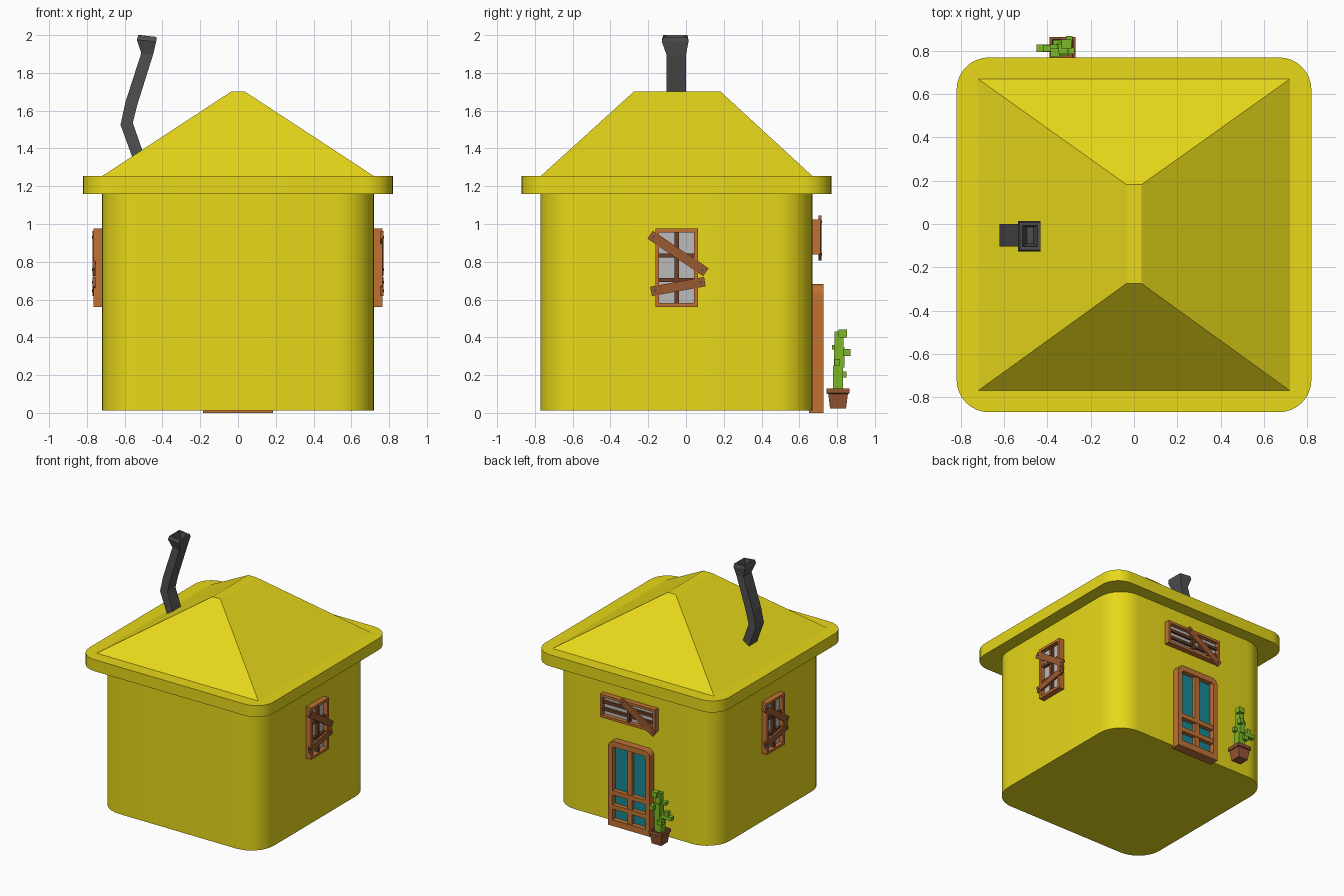
import bpy, bmesh
from math import radians, cos, sin, atan2, hypot
from mathutils import Matrix, Vector

if "Cube" in bpy.data.objects:
    bpy.data.objects.remove(bpy.data.objects["Cube"])


def mat(name, r, g, b):
    m = bpy.data.materials.new(name)
    m.diffuse_color = (r, g, b, 1)
    m.use_nodes = True
    m.node_tree.nodes["Principled BSDF"].inputs["Base Color"].default_value = m.diffuse_color
    return m


YELLOW = mat("yellow_paint", 0.80, 0.69, 0.01)
WOOD = mat("orange_wood", 0.53, 0.17, 0.035)
PLANK = mat("plank_wood", 0.33, 0.10, 0.03)
DARK = mat("dark_wood", 0.15, 0.05, 0.02)
GLASS = mat("grey_glass", 0.50, 0.50, 0.50)
TEAL = mat("teal_glass", 0.01, 0.25, 0.31)
CLAY = mat("clay", 0.30, 0.09, 0.035)
GREEN = mat("cactus_green", 0.20, 0.48, 0.02)
METAL = mat("chimney_grey", 0.08, 0.08, 0.08)


def finish(name, bm, material, smooth=False):
    bmesh.ops.recalc_face_normals(bm, faces=bm.faces)
    me = bpy.data.meshes.new(name)
    bm.to_mesh(me)
    bm.free()
    me.materials.append(material)
    if smooth:
        me.shade_smooth()
        me.set_sharp_from_angle(angle=radians(35))
    ob = bpy.data.objects.new(name, me)
    bpy.context.collection.objects.link(ob)
    return ob


def boxes(name, spans, material, M=Matrix()):
    """One object from boxes given as (x0, x1, y0, y1, z0, z1)."""
    bm = bmesh.new()
    for x0, x1, y0, y1, z0, z1 in spans:
        T = Matrix.Translation(((x0 + x1) / 2, (y0 + y1) / 2, (z0 + z1) / 2))
        S = Matrix.Diagonal((x1 - x0, y1 - y0, z1 - z0, 1))
        bmesh.ops.create_cube(bm, size=1, matrix=M @ T @ S)
    return finish(name, bm, material)


def rounded(x0, x1, y0, y1, r, n=8):
    """Rounded rectangle outline; r is a radius per corner, from upper right."""
    pts = []
    corners = [(x1, y1, -1, -1), (x0, y1, 1, -1), (x0, y0, 1, 1), (x1, y0, -1, 1)]
    for k, (cx, cy, sx, sy) in enumerate(corners):
        for i in range(n + 1 if r[k] else 1):
            a = radians(90 * k + 90 * i / n)
            if r[k]:
                pts.append((cx + r[k] * (sx + cos(a)), cy + r[k] * (sy + sin(a))))
            else:
                pts.append((cx, cy))
    return pts


def loft(name, rings, material, caps=True, closed=False, smooth=False):
    """Skin a list of equal-length point rings."""
    bm = bmesh.new()
    R = [[bm.verts.new(p) for p in ring] for ring in rings]
    pairs = list(zip(R, R[1:])) + ([(R[-1], R[0])] if closed else [])
    for a, b in pairs:
        for i in range(len(a)):
            j = (i + 1) % len(a)
            bm.faces.new((a[i], a[j], b[j], b[i]))
    if caps:
        bm.faces.new(R[0])
        bm.faces.new(R[-1])
    return finish(name, bm, material, smooth)


def prism(name, outline, z0, z1, material):
    return loft(name, [[(x, y, z) for x, y in outline] for z in (z0, z1)], material, smooth=True)


def rect(x0, x1, y0, y1, z):
    return [(x0, y0, z), (x1, y0, z), (x1, y1, z), (x0, y1, z)]


# Walls, eaves and hipped roof
prism("walls", rounded(-0.72, 0.72, -0.77, 0.67, [0.2] * 4), 0.013, 1.17, YELLOW)
prism("eaves", rounded(-0.82, 0.82, -0.87, 0.77, [0.15] * 4), 1.16, 1.253, YELLOW)
loft("roof", [rect(-0.72, 0.72, -0.77, 0.67, 1.253),
              rect(-0.035, 0.035, -0.275, 0.182, 1.702)], YELLOW)

# Bent chimney with flared, hollow top: left x/z, right x/z, y range
sections = [(-0.54, 1.30, -0.475, 1.30, -0.103, 0.0), (-0.622, 1.525, -0.557, 1.535, -0.103, 0.0),
            (-0.596, 1.645, -0.532, 1.635, -0.103, 0.0), (-0.512, 1.905, -0.45, 1.895, -0.103, 0.0),
            (-0.535, 1.975, -0.433, 1.965, -0.128, 0.013), (-0.528, 2.0, -0.432, 1.99, -0.12, 0.008),
            (-0.515, 2.0, -0.447, 1.99, -0.105, -0.008), (-0.495, 1.93, -0.465, 1.925, -0.09, -0.015)]
loft("chimney", [[(xl, a, zl), (xr, a, zr), (xr, b, zr), (xl, b, zl)]
                 for xl, zl, xr, zr, a, b in sections], METAL)


def window(name, M, w, h, d, planks, bar=0.02):
    """Boarded window in local space: x along the wall, z up, outward -y."""
    w, h = w / 2, h / 2
    boxes(name + "_frame", [(-w, -w + bar, -d, 0.01, -h, h), (w - bar, w, -d, 0.01, -h, h),
                            (-w + bar, w - bar, -d, 0.01, h - bar, h),
                            (-w + bar, w - bar, -d, 0.01, -h, -h + bar)], WOOD, M)
    boxes(name + "_glass", [(-w + bar, w - bar, -0.012, 0.01, -h + bar, h - bar)], GLASS, M)
    g = h * 0.31
    boxes(name + "_bars", [(-0.012, 0.012, -d * 0.75, 0, -h + bar, h - bar)] +
          [(-w + bar, w - bar, -d * 0.7, 0, s * g - 0.011, s * g + 0.011) for s in (-1, 1)], DARK, M)
    # Nailed planks across the opening
    for k, (xa, za, xb, zb) in enumerate(planks):
        L = hypot(xb - xa, zb - za) / 2
        P = M @ Matrix.Translation(((xa + xb) / 2, 0, (za + zb) / 2)) \
            @ Matrix.Rotation(-atan2(zb - za, xb - xa), 4, 'Y')
        boxes(f"{name}_plank_{k + 1}", [(-L, L, -d - 0.004, -d + 0.012, -0.025, 0.025)], PLANK, P)
        bm = bmesh.new()
        for s in (-1, 1):
            bmesh.ops.create_cone(bm, cap_ends=True, segments=8, radius1=0.007, radius2=0.007, depth=0.006,
                                  matrix=P @ Matrix.Translation((s * (L - 0.022), -d - 0.005, 0))
                                  @ Matrix.Rotation(radians(90), 4, 'X'))
        finish(f"{name}_nails_{k + 1}", bm, METAL)


# Two side windows (turned half way round the house) and one over the door
side_planks = [(-0.14, 0.175, 0.155, -0.023), (-0.135, -0.125, 0.15, -0.073)]
for name, sx in (("right_window", 1), ("left_window", -1)):
    window(name, Matrix.Translation((sx * 0.72, -0.05, 0.768)) @ Matrix.Rotation(radians(90 * sx), 4, 'Z'),
           0.225, 0.415, 0.046, side_planks)
BACK = Matrix.Rotation(radians(180), 4, 'Z')
window("back_window", Matrix.Translation((0.022, 0.67, 0.932)) @ BACK,
       0.49, 0.185, 0.043, [(-0.06, 0.092, 0.24, -0.105)])

# Door: frame with rounded top corners, rails and stile, glass
outer = rounded(-0.185, 0.185, 0, 0.682, [0.05, 0.05, 0, 0])
inner = rounded(-0.147, 0.147, 0.05, 0.637, [0.015, 0.015, 0, 0])
loft("door_frame", [[(x, y, z) for x, z in o] for o, y in
                    ((outer, 0.65), (outer, 0.727), (inner, 0.727), (inner, 0.65))],
     WOOD, caps=False, closed=True)
boxes("door_rails", [(-0.02, 0.02, 0.66, 0.718, 0.05, 0.637)] +
      [(-0.147, 0.147, 0.66, 0.722, z - 0.018, z + 0.018) for z in (0.15, 0.265)], WOOD)
boxes("door_glass", [(-0.147, 0.147, 0.655, 0.688, 0.05, 0.637)], TEAL)

# Plant pot with soil hollow, tapered
PX, PY = -0.33, 0.805
loft("pot", [rect(PX - r, PX + r, PY - r, PY + r, z) for r, z in
             ((0.042, 0.022), (0.052, 0.1), (0.06, 0.104), (0.06, 0.13), (0.047, 0.13), (0.045, 0.112))], CLAY)

# Blocky cactus: stem segments, then arms
boxes("cactus_stem", [(-0.36, -0.30, 0.777, 0.832, 0.11, 0.25), (-0.353, -0.303, 0.783, 0.84, 0.24, 0.35),
                      (-0.35, -0.308, 0.787, 0.833, 0.34, 0.43)], GREEN)
boxes("cactus_arms", [(-0.335, -0.29, 0.808, 0.853, 0.40, 0.442), (-0.45, -0.35, 0.795, 0.83, 0.235, 0.265),
                      (-0.42, -0.385, 0.797, 0.828, 0.265, 0.30), (-0.31, -0.275, 0.785, 0.815, 0.25, 0.285),
                      (-0.315, -0.285, 0.83, 0.87, 0.30, 0.337), (-0.375, -0.335, 0.81, 0.85, 0.187, 0.22),
                      (-0.385, -0.345, 0.772, 0.81, 0.335, 0.36)], GREEN)
